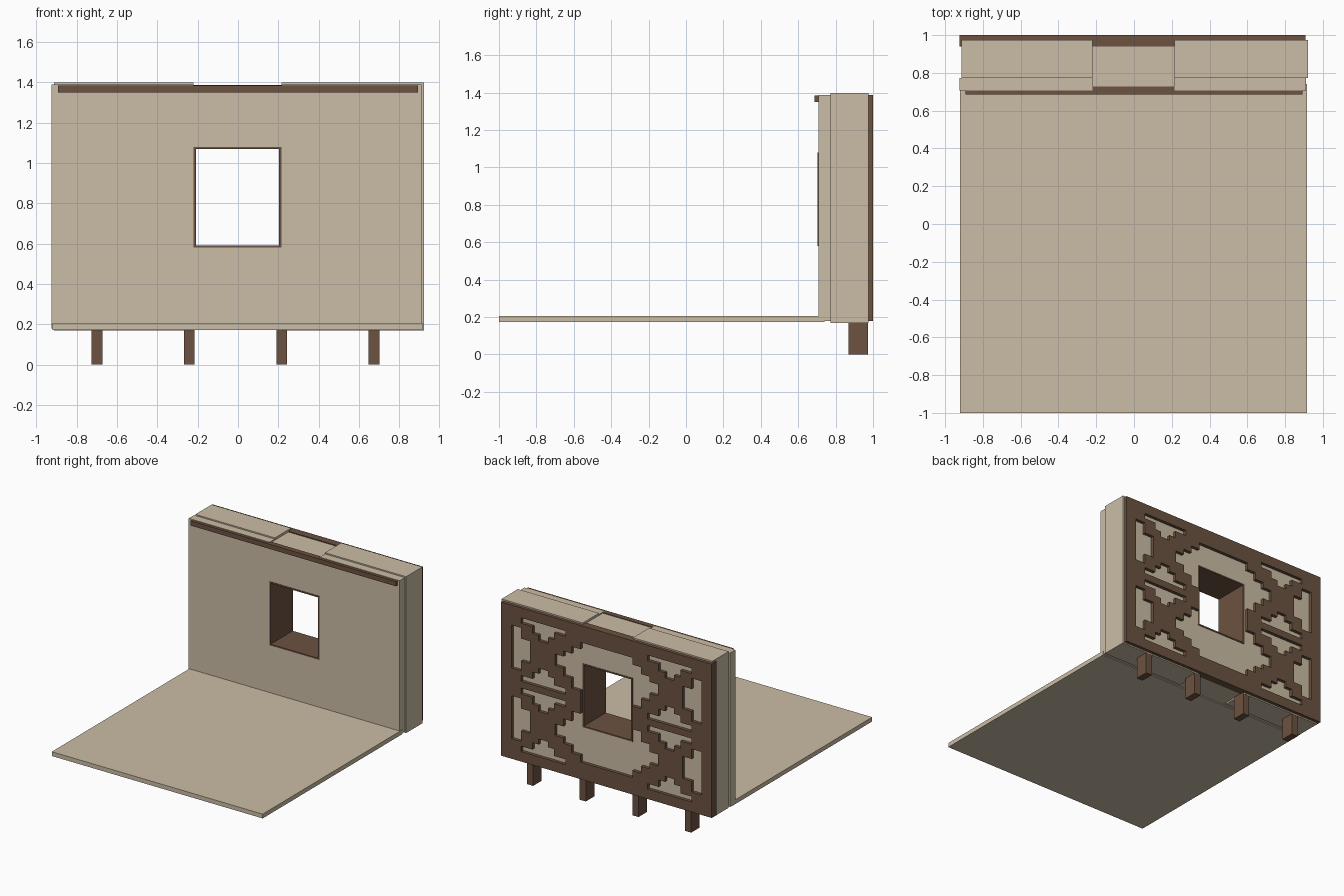
import bpy, bmesh

if "Cube" in bpy.data.objects:
    bpy.data.objects.remove(bpy.data.objects["Cube"])


def material(name, rgb):
    m = bpy.data.materials.new(name)
    m.diffuse_color = (*rgb, 1)
    m.use_nodes = True
    m.node_tree.nodes["Principled BSDF"].inputs["Base Color"].default_value = m.diffuse_color
    return m


TAN = material("plaster_tan", (0.60, 0.51, 0.38))
BROWN = material("dark_wood", (0.15, 0.085, 0.052))


def finish(name, bm, mat):
    bmesh.ops.recalc_face_normals(bm, faces=bm.faces)
    me = bpy.data.meshes.new(name)
    bm.to_mesh(me)
    bm.free()
    me.materials.append(mat)
    ob = bpy.data.objects.new(name, me)
    bpy.context.collection.objects.link(ob)
    return ob


def box(name, x, y, z, mat):
    """Box from (min, max) pairs."""
    bm = bmesh.new()
    bmesh.ops.create_cube(bm, size=1)
    for v in bm.verts:
        for i, (a, b) in enumerate((x, y, z)):
            v.co[i] = b if v.co[i] > 0 else a
    return finish(name, bm, mat)


WX = (-0.22, 0.215)   # window opening
WZ = (0.58, 1.08)


def wall_layer(name, x, y, z):
    """Wall layer of two full-height sides with pieces above and below the window."""
    box(name + "_left", (x[0], WX[0]), y, z, TAN)
    box(name + "_right", (WX[1], x[1]), y, z, TAN)
    box(name + "_above_window", WX, y, (WZ[1], 1.38), TAN)
    box(name + "_below_window", WX, y, (0.18, WZ[0]), TAN)


# floor slab and two wall layers
box("floor", (-0.92, 0.915), (-1.0, 0.74), (0.172, 0.206), TAN)
wall_layer("inner_wall", (-0.925, 0.91), (0.708, 0.773), (0.178, 1.388))
wall_layer("outer_wall", (-0.912, 0.922), (0.773, 0.975), (0.168, 1.398))

# trim rail on the inside
box("top_rail", (-0.893, 0.893), (0.686, 0.727), (1.348, 1.385), BROWN)

# window lining boards
T = 0.011
FY = (0.704, 0.979)
box("window_left_board", (WX[0], WX[0] + T), FY, WZ, BROWN)
box("window_right_board", (WX[1] - T, WX[1]), FY, WZ, BROWN)
box("window_top_board", WX, FY, (WZ[1] - T, WZ[1]), BROWN)
box("window_sill", WX, FY, (WZ[0], WZ[0] + T), BROWN)

# support posts
for i, cx in enumerate((-0.70, -0.242, 0.217, 0.675)):
    box(f"post_{i + 1}", (cx - 0.027, cx + 0.027), (0.868, 0.974), (0, 0.185), BROWN)

# stepped lattice on the outside: holes as (u0, u1, v0, v1) in one quarter
MID = 0.5
quarter = [
    (0.095, 0.305, 0.065, 0.10), (0.148, 0.252, 0.10, 0.145), (0.178, 0.222, 0.145, 0.18),
    (0.095, 0.305, 0.44, 0.478), (0.148, 0.252, 0.395, 0.44), (0.178, 0.222, 0.36, 0.395),
    (0.048, 0.095, 0.13, 0.41), (0.095, 0.138, 0.2, 0.345),
    (0.376, MID, 0.11, MID), (0.335, MID, 0.155, 0.425),
    (0.295, MID, 0.20, 0.36), (0.255, MID, 0.235, 0.31),
]
holes = []
for a, b, c, d in quarter:
    for u in ((a, b), (1 - b, 1 - a)):
        for v in ((c, d), (1 - d, 1 - c)):
            holes.append((*u, *v))
us = sorted({round(k, 4) for h in holes for k in h[:2]} | {0, 1})
vs = sorted({round(k, 4) for h in holes for k in h[2:]} | {0, 1})
LX, LZ, LY = (-0.923, 0.908), (0.178, 1.387), (0.94, 1.0)

bm = bmesh.new()
grid = [[bm.verts.new((LX[0] + u * (LX[1] - LX[0]), LY[0], LZ[1] - v * (LZ[1] - LZ[0])))
         for v in vs] for u in us]
for i in range(len(us) - 1):
    for j in range(len(vs) - 1):
        u, v = (us[i] + us[i + 1]) / 2, (vs[j] + vs[j + 1]) / 2
        if not any(a < u < b and c < v < d for a, b, c, d in holes):
            bm.faces.new((grid[i][j], grid[i + 1][j], grid[i + 1][j + 1], grid[i][j + 1]))
bmesh.ops.delete(bm, geom=[v for v in bm.verts if not v.link_faces], context='VERTS')
ext = bmesh.ops.extrude_face_region(bm, geom=bm.faces[:], use_keep_orig=True)
for g in ext["geom"]:
    if isinstance(g, bmesh.types.BMVert):
        g.co.y = LY[1]
finish("lattice_panel", bm, BROWN)
